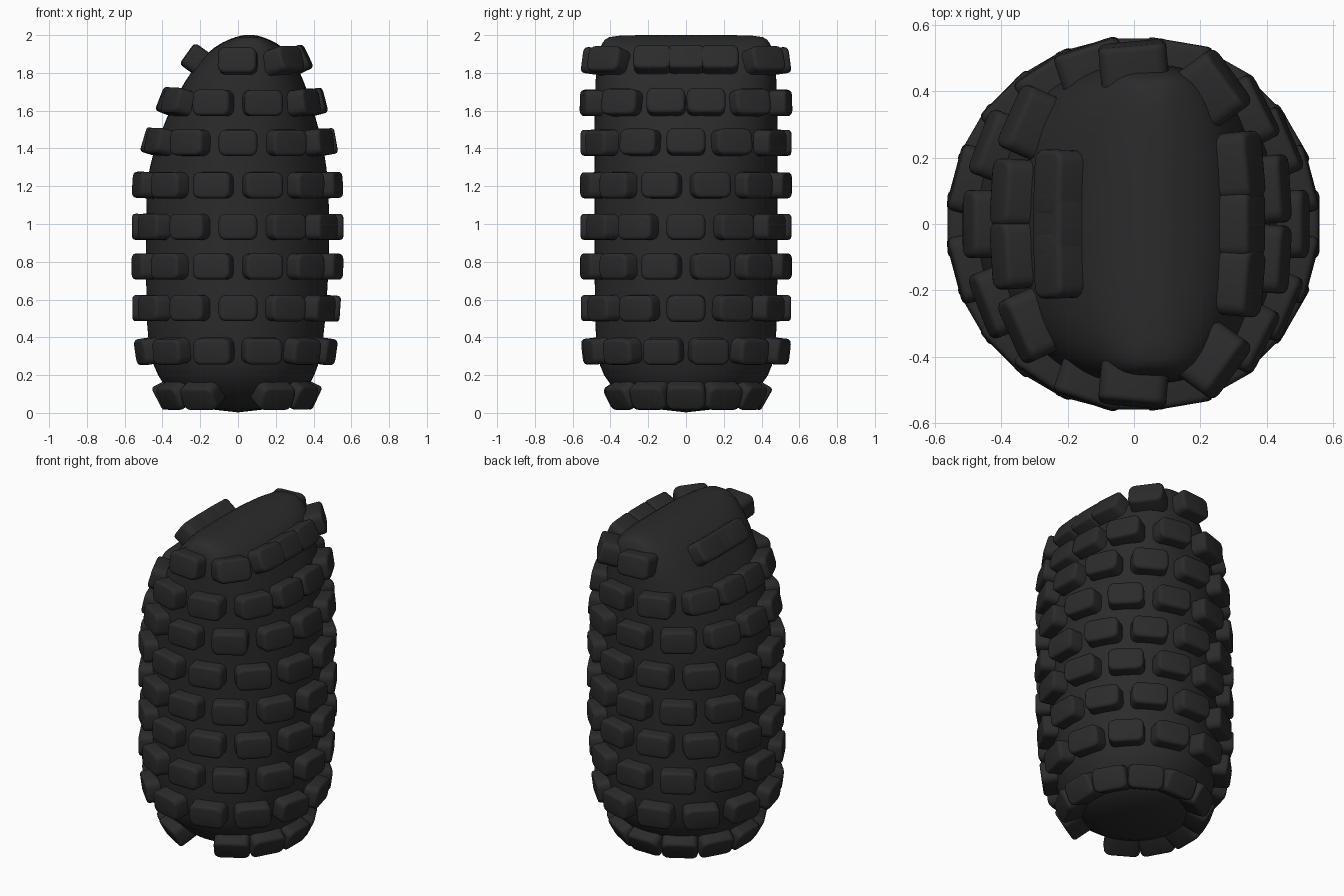
import bpy, bmesh, math
from mathutils import Vector, Matrix
from mathutils.bvhtree import BVHTree

if "Cube" in bpy.data.objects:
    bpy.data.objects.remove(bpy.data.objects["Cube"], do_unlink=True)

# One dark rubber colour
rubber = bpy.data.materials.new("black_rubber")
rubber.use_nodes = True
colour = (0.024, 0.024, 0.024, 1)
rubber.diffuse_color = colour
bsdf = rubber.node_tree.nodes["Principled BSDF"]
bsdf.inputs["Base Color"].default_value = colour
bsdf.inputs["Roughness"].default_value = 0.8


def add_object(name, bm):
    mesh = bpy.data.meshes.new(name)
    bmesh.ops.recalc_face_normals(bm, faces=bm.faces)
    bm.to_mesh(mesh)
    mesh.materials.append(rubber)
    obj = bpy.data.objects.new(name, mesh)
    bpy.context.collection.objects.link(obj)
    return obj


def shade(obj, angle):
    bpy.ops.object.select_all(action="DESELECT")
    obj.select_set(True)
    bpy.context.view_layer.objects.active = obj
    bpy.ops.object.shade_smooth_by_angle(angle=math.radians(angle))


# Body sections: height, left edge, right edge, half depth, squareness
SECTIONS = [
    (0.03, -0.25, 0.25, 0.25, 2), (0.10, -0.36, 0.35, 0.36, 2),
    (0.20, -0.43, 0.41, 0.445, 2), (0.30, -0.465, 0.44, 0.47, 2),
    (0.45, -0.485, 0.46, 0.483, 2), (0.70, -0.488, 0.48, 0.485, 2),
    (1.00, -0.488, 0.485, 0.485, 2), (1.20, -0.485, 0.48, 0.485, 2),
    (1.30, -0.47, 0.47, 0.485, 2.1), (1.42, -0.435, 0.45, 0.485, 2.2),
    (1.53, -0.39, 0.42, 0.485, 2.4), (1.64, -0.345, 0.39, 0.483, 2.6),
    (1.75, -0.285, 0.35, 0.48, 2.8), (1.86, -0.21, 0.305, 0.472, 3),
    (1.94, -0.125, 0.24, 0.455, 3.4), (1.98, -0.045, 0.16, 0.43, 3.8),
    (2.00, 0.02, 0.10, 0.395, 4),
]
SEG = 48


# Body: stacked rounded sections, round below and pinched to a ridge on top
def build_body():
    bm = bmesh.new()
    rings = []
    for z, left, right, depth, p in SECTIONS:
        cx, half = (left + right) / 2, (right - left) / 2
        ring = []
        for i in range(SEG):
            a = 2 * math.pi * i / SEG
            c, s = math.cos(a), math.sin(a)
            r = (abs(c) ** p + abs(s) ** p) ** (-1 / p)
            ring.append(bm.verts.new((cx + half * r * c, depth * r * s, z)))
        rings.append(ring)
    for low, high in zip(rings, rings[1:]):
        for i in range(SEG):
            j = (i + 1) % SEG
            bm.faces.new((low[i], low[j], high[j], high[i]))
    for ring, tip in ((rings[0], (0, 0, 0)), (rings[-1], (0.06, 0, 2.0))):
        pole = bm.verts.new(tip)
        for i in range(SEG):
            bm.faces.new((ring[i], ring[(i + 1) % SEG], pole))
    obj = add_object("body", bm)
    tree = BVHTree.FromBMesh(bm)
    bm.free()
    sub = obj.modifiers.new("smooth", "SUBSURF")
    sub.levels = sub.render_levels = 1
    shade(obj, 60)
    return tree


# Tread block: rounded rectangle with a softened outer rim, facing local z
def add_block(bm, matrix, width=0.205, height=0.138, inner=-0.05, outer=0.073):
    part = bmesh.new()
    bmesh.ops.create_cube(part, size=1)
    for v in part.verts:
        v.co = (v.co.x * width, v.co.y * height, outer if v.co.z > 0 else inner)
    corners = [e for e in part.edges
               if abs(e.verts[0].co.z - e.verts[1].co.z) > 0.01]
    bmesh.ops.bevel(part, geom=corners, offset=0.038, segments=4,
                    profile=0.5, affect="EDGES")
    rim = [e for e in part.edges if all(v.co.z > outer - 1e-4 for v in e.verts)]
    bmesh.ops.bevel(part, geom=rim, offset=0.018, segments=3,
                    profile=0.5, affect="EDGES")
    part.transform(matrix)
    mesh = bpy.data.meshes.new("block_tmp")
    part.to_mesh(mesh)
    part.free()
    bm.from_mesh(mesh)
    bpy.data.meshes.remove(mesh)


# Row of blocks projected radially onto the body
def build_row(name, tree, z, angles, tilt):
    bm = bmesh.new()
    for deg in angles:
        a = math.radians(deg)
        ray = Vector((math.cos(a), math.sin(a), 0))
        # Average two nearby hits for a steady normal
        normal = Vector()
        for d in (-0.04, 0.04):
            side = Vector((math.cos(a + d), math.sin(a + d), 0))
            for dz in (-0.03, 0.03):
                n = tree.ray_cast(Vector((0, 0, z + dz)), side)[1]
                normal += n if n.dot(side) > 0 else -n
        hit = tree.ray_cast(Vector((0, 0, z)), ray)[0]
        normal.normalize()
        normal.z *= tilt
        normal.normalize()
        across = Vector((0, 0, 1)).cross(normal).normalized()
        up = normal.cross(across)
        m = Matrix((across, up, normal)).transposed().to_4x4()
        add_block(bm, Matrix.Translation(hit) @ m)
    obj = add_object(name, bm)
    bm.free()
    shade(obj, 40)


body_tree = build_body()

# Staggered rows, with gaps at the lower front and upper left shoulder
HEIGHTS = [0.105, 0.33, 0.555, 0.775, 0.985, 1.205, 1.43, 1.64, 1.86]
GAPS = {0: (270,), 8: (120, 240)}
for k, z in enumerate(HEIGHTS):
    start = 15 if k % 2 else 0
    angles = [start + 30 * i for i in range(12)
              if start + 30 * i not in GAPS.get(k, ())]
    build_row(f"tread_row_{k + 1}", body_tree, z, angles,
              0.5 if k == 0 else 0.85)
